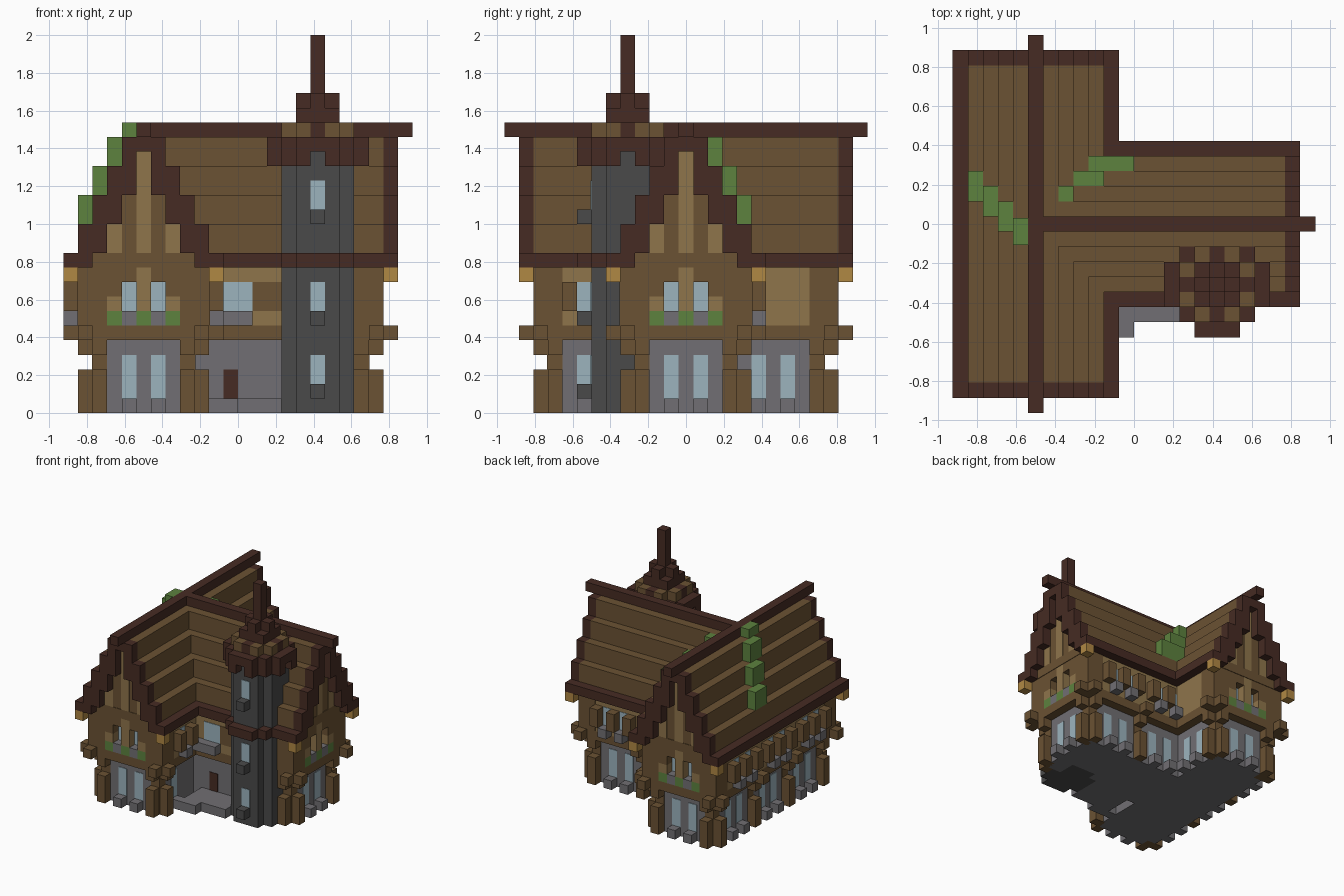
import bpy, bmesh
from mathutils import Vector

old = bpy.data.objects.get("Cube")
if old:
    bpy.data.objects.remove(old, do_unlink=True)

UNIT = 1 / 13
PALETTE = {
    "dark_timber": "462b23", "brown_wood": "6b5233", "tan_plaster": "8f754b",
    "gold_wood": "b08844", "leaf_green": "5d823e", "grey_stone": "716f73",
    "dark_stone": "4a4a4a", "window_glass": "9cb4be",
}


def linear(c):
    return c / 12.92 if c < 0.04 else ((c + 0.055) / 1.055) ** 2.4


def material(name, code):
    m = bpy.data.materials.new(name)
    m.use_nodes = True
    col = [linear(v / 255) for v in bytes.fromhex(code)] + [1]
    m.diffuse_color = col
    m.node_tree.nodes["Principled BSDF"].inputs["Base Color"].default_value = col
    return m


MATS = {n: material(n, c) for n, c in PALETTE.items()}
DARK, BROWN, TAN, GOLD, GREEN, STONE, SLATE, GLASS = PALETTE
parts = {}


# Frames turn (across, along) into ground coordinates in block units
def world(u, v): return u, v
def front(u, v): return u - 6.5, -v
def back(u, v): return u - 6.5, v
def east(u, v): return v - 0.5, u
def tower(u, v): return u + 5.5, v - 4


def block(frame, name, mat, us, vs, zs):
    """Add one box, spanning three ranges in block units, to a named part."""
    bm = parts.setdefault((name, mat), bmesh.new())
    p, q = frame(us[0], vs[0]), frame(us[1], vs[1])
    lo = Vector((min(p[0], q[0]), min(p[1], q[1]), zs[0])) * UNIT
    hi = Vector((max(p[0], q[0]), max(p[1], q[1]), zs[1])) * UNIT
    verts = bmesh.ops.create_cube(bm, size=1)["verts"]
    for w in verts:
        w.co = Vector([lo[i] if w.co[i] < 0 else hi[i] for i in range(3)])


def cell(c, half=0.5):
    return c - half, c + half


L = 11.5        # along-distance of a gable rake
PROUD = 0.06    # thickness of plates, in blocks
LAYERS = [(4.5, 11), (3.5, 13), (2.5, 15), (1.5, 17)]


def wing(frame, start):
    """Walls and stepped roof running from start to a gable end."""
    def run(end): return start, end
    block(frame, "lower_wall", STONE, cell(0, 3.5), run(L - 2), (0, 5))
    block(frame, "floor_beam", BROWN, cell(0, 4.5), run(L - 1), (5, 6))
    block(frame, "upper_wall", TAN, cell(0, 4.5), run(L - 2), (6, 10))
    block(frame, "eaves", DARK, cell(0, 5.5), run(L - 1), (10, 11))
    block(frame, "gable_tie", BROWN, cell(0, 3.5), run(L - 1 + PROUD), (10, 11))
    for half, z in LAYERS:
        block(frame, "roof_planks", BROWN, cell(0, half), run(L - 1), (z, z + 2))
    block(frame, "ridge_beam", DARK, cell(0), run(L + 1), (19, 20))


def gable(frame):
    """Rakes, corner posts and windows of one gable end."""
    rim, face = (L - 1, L), (L - 2, L - 1)
    for s in (-1, 1):
        def span(a, b): return s * a, s * b
        # Stepped rake and its pendant
        block(frame, "rake", DARK, span(3.5, 5.5), rim, (10, 11))
        for half, z in LAYERS:
            block(frame, "rake", DARK, span(max(half - 2, 0.5), half), rim, (z, z + 2))
        block(frame, "pendant", GOLD, span(4.5, 5.5), rim, (9, 10))
        # Lower corner post, buttresses and corbels
        block(frame, "corner_post", BROWN, span(2.5, 3.5 + PROUD), (L - 3, L - 2 + PROUD), (0, 5))
        for z0, z1 in ((0, 3), (4, 5)):
            block(frame, "buttress", BROWN, span(2.5, 3.5), face, (z0, z1))
            block(frame, "buttress", BROWN, span(3.5, 4.5), (L - 3, L - 2), (z0, z1))
        block(frame, "beam_end", BROWN, span(3.5, 4.5), rim, (5, 6))
        block(frame, "beam_end", BROWN, span(4.5, 5.5), (L - 2, L - 1), (5, 6))
        # Upper corner post and window surround
        block(frame, "upper_post", BROWN, span(2.5, 4.5), face, (6, 10))
        block(frame, "upper_post", BROWN, span(4, 4.5 + PROUD), (L - 3, L - 1), (6, 10))
        block(frame, "window_head", BROWN, span(0.5, 2.5), face, (9, 10))
        block(frame, "shutter", TAN, span(1.5, 2.5), face, (7, 8))
        block(frame, "shutter_top", BROWN, span(1.5, 2.5), face, (8, 9))
        # Window pairs on both floors
        for z0, z1 in ((1, 4), (7, 9)):
            block(frame, "window", GLASS, span(0.5, 1.5), (L - 2, L - 2 + PROUD), (z0, z1))
        block(frame, "base_stone", STONE, span(0.5, 1.5), face, (0, 1))
        block(frame, "flower_box", STONE, span(0.5, 1.5), face, (6, 7))
        block(frame, "flowers", GREEN, span(1.5, 2.5), face, (6, 7))
        block(frame, "gable_panel", TAN, span(1.5, 2.5), (L - 1, L - 1 + PROUD), (11, 13))
    block(frame, "rake", DARK, cell(0, 1.5), rim, (18, 19))
    block(frame, "flowers", GREEN, cell(0), face, (6, 7))
    block(frame, "gable_post", TAN, cell(0), face, (7, 10))
    block(frame, "gable_panel", TAN, cell(0), (L - 1, L - 1 + PROUD), (11, 18))


def side(frame, s, windows, posts, upper=True):
    """Windows, buttresses and sills along one long wall."""
    def span(a, b): return s * a, s * b
    for c in windows:
        block(frame, "window", GLASS, span(3.5, 3.5 + PROUD), cell(c), (1, 4))
        block(frame, "base_stone", STONE, span(3.5, 4.5), cell(c), (0, 1))
        if upper:
            block(frame, "window", GLASS, span(4.5, 4.5 + PROUD), cell(c), (7, 9))
            block(frame, "window_sill", STONE, span(4.5, 5.5), cell(c), (6, 7))
    for c in posts:
        for z0, z1 in ((0, 3), (4, 5)):
            block(frame, "buttress", BROWN, span(3.5, 4.5), cell(c), (z0, z1))
        block(frame, "corner_post", BROWN, span(3.5, 3.5 + PROUD), cell(c), (0, 5))
        block(frame, "beam_end", BROWN, span(4.5, 5.5), cell(c), (5, 6))
    if upper:
        for c in {w + d for w in windows for d in (-1, 1)}:
            block(frame, "window_post", BROWN, span(4.5, 5.5), cell(c), (7, 9))


# Main wing, side wing and their gables
wing(front, 0)
wing(back, 0)
wing(east, -6)
for f in (front, back, east):
    gable(f)
side(back, -1, (-7, -5, -1, 1, 5, 7), (-3, 3))
side(back, 1, (5, 7), (), upper=False)
side(back, 1, (-7,), ())
side(east, 1, (-1, 1, 5, 7), (3,))

# Entrance
block(world, "entrance_step", STONE, (-2, 3), (-6.5, -3), (0, 1))
block(world, "entrance_step", STONE, (-2, 0), (-7.5, -6), (0, 1))
block(world, "door", DARK, (-1, 0), (-3.5 - PROUD, -3.5), (1, 3))
block(world, "window", GLASS, (-1, 1), (-4.5 - PROUD, -4.5), (7, 9))
block(world, "window_sill", STONE, (-2, 1), (-5.5, -4.5), (6, 7))
block(world, "window_post", BROWN, (1, 3), (-4.5 - PROUD, -4.5), (7, 9))


def cross(name, mat, wide, narrow, zs):
    block(tower, name, mat, cell(0, wide), cell(0, narrow), zs)
    block(tower, name, mat, cell(0, narrow), cell(0, wide), zs)


# Tower shaft with its band and front windows
cross("tower_wall", SLATE, 2.5, 1.5, (0, 18))
cross("tower_band", DARK, 3.5, 1.5, (10, 11))
block(tower, "tower_band", DARK, cell(0, 2.5), cell(0, 2.5), (10, 11))
for z in (1, 6, 13):
    block(tower, "tower_sill", SLATE, cell(0), (-3.5, -2.5), (z, z + 1))
    block(tower, "window", GLASS, cell(0), (-2.5 - PROUD, -2.5), (z + 1, z + 3))

# Tower roof and spire
for a in (-1, 1):
    for b in (-1, 1):
        block(tower, "tower_eaves", DARK, cell(2 * a), cell(2 * b), (17, 19))
        block(tower, "tower_eaves", DARK, cell(3 * a), cell(b), (17, 19))
        block(tower, "tower_eaves", DARK, cell(a), cell(3 * b), (17, 19))
        block(tower, "tower_roof", BROWN, cell(2 * a), cell(b), (18, 20))
        block(tower, "tower_roof", BROWN, cell(a), cell(2 * b), (18, 20))
cross("tower_eaves", DARK, 3.5, 0.5, (18, 19))
cross("tower_cap", DARK, 2.5, 0.5, (19, 20))
block(tower, "tower_cap", DARK, cell(0, 1.5), cell(0, 1.5), (18, 21))
cross("tower_cap", DARK, 1.5, 0.5, (21, 22))
block(tower, "spire", DARK, cell(0), cell(0), (22, 26))

# Vines climbing the two slopes
for i in range(4):
    top = 20 if i == 3 else 15 + 2 * i
    block(back, "left_vine", GREEN, cell(i - 4), cell(2.5 - i, 1 if i < 3 else 0.9), (13 + 2 * i, top))
for y, x0, x1, z in ((4, -3, 0, 13), (3, -4, -2, 15), (2, -5, -4, 17)):
    block(world, "valley_vine", GREEN, (x0, x1), cell(y), (z, z + 2))

# Turn the collected boxes into objects
for (name, mat), bm in parts.items():
    mesh = bpy.data.meshes.new(name)
    bm.to_mesh(mesh)
    bm.free()
    mesh.materials.append(MATS[mat])
    bpy.context.scene.collection.objects.link(bpy.data.objects.new(name, mesh))
